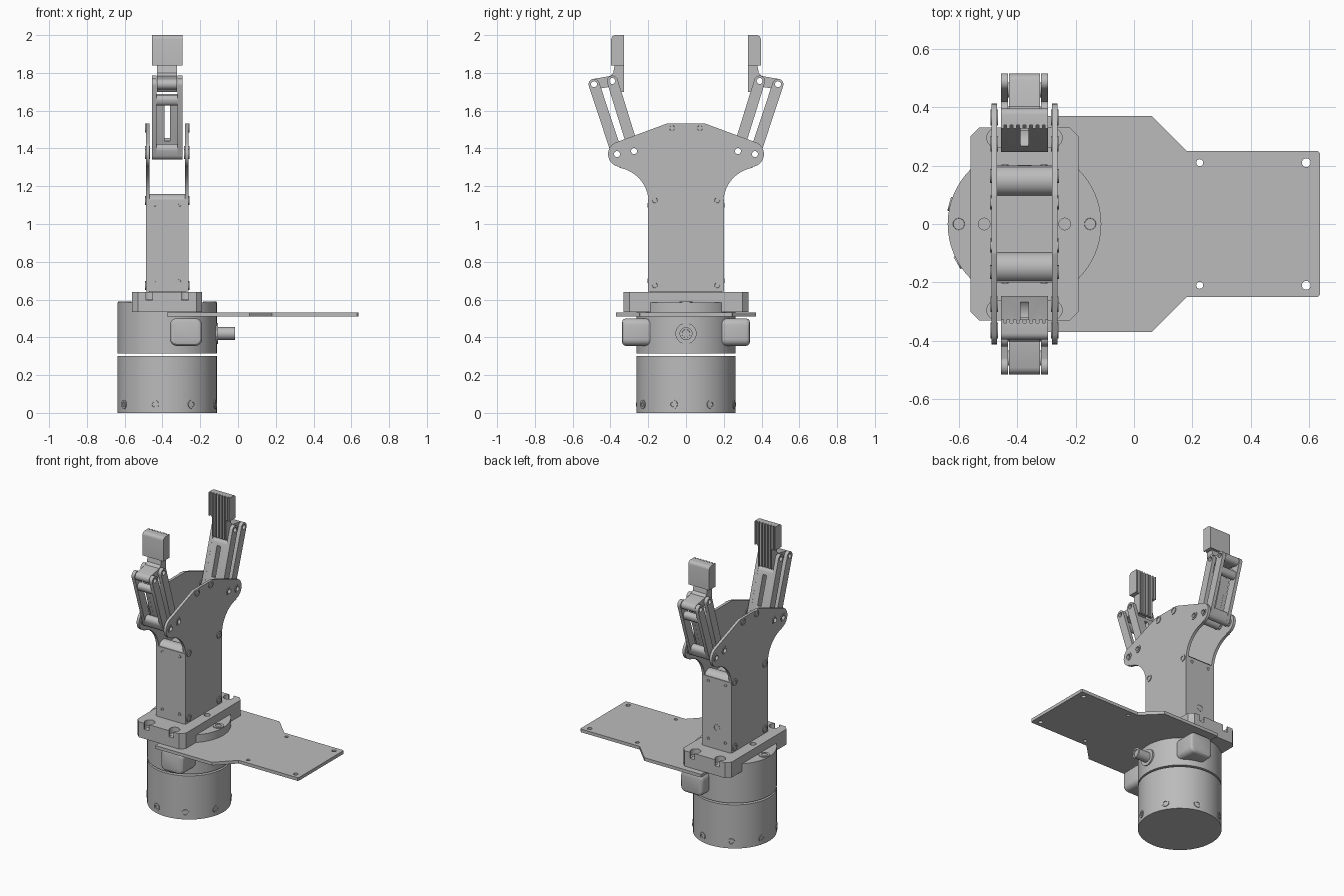
import bpy, bmesh, math
from mathutils import Vector

if "Cube" in bpy.data.objects:
    bpy.data.objects.remove(bpy.data.objects["Cube"], do_unlink=True)

grey = bpy.data.materials.new("machined grey")
grey.use_nodes = True
grey.diffuse_color = (0.5, 0.5, 0.5, 1)
grey.node_tree.nodes["Principled BSDF"].inputs["Base Color"].default_value = (0.5, 0.5, 0.5, 1)

CX = -0.375          # column axis
parts = []
AXES = {"x": lambda a, b, h: (h, a, b),
        "y": lambda a, b, h: (a, h, b),
        "z": lambda a, b, h: (a, b, h)}


def prism(name, pts, axis, lo, hi, socket=0):
    """Extrude a closed 2D outline along an axis, with optional sunk end caps."""
    place = AXES[axis]
    bm = bmesh.new()
    cap = bm.faces.new([bm.verts.new(place(a, b, lo)) for a, b in pts])
    out = bmesh.ops.extrude_face_region(bm, geom=[cap])["geom"]
    moved = [v for v in out if isinstance(v, bmesh.types.BMVert)]
    bmesh.ops.translate(bm, verts=moved, vec=Vector(place(0, 0, hi - lo)))
    bmesh.ops.recalc_face_normals(bm, faces=bm.faces)
    if socket:
        ends = [f for f in bm.faces if len(f.verts) == len(pts)]
        ring = bmesh.ops.inset_region(bm, faces=ends, thickness=socket)
        sunk = bmesh.ops.inset_region(bm, faces=ends, thickness=0.001, depth=-0.006)
    mesh = bpy.data.meshes.new(name)
    bm.to_mesh(mesh)
    bm.free()
    mesh.materials.append(grey)
    ob = bpy.data.objects.new(name, mesh)
    bpy.context.collection.objects.link(ob)
    parts.append(ob)
    return ob


def arc(a, b, r, start, end, n=10):
    angles = [math.radians(start + (end - start) * i / n) for i in range(n + 1)]
    return [(a + r * math.cos(t), b + r * math.sin(t)) for t in angles]


def disc(name, a, b, r, axis, lo, hi, n=24, socket=0):
    return prism(name, arc(a, b, r, 0, 360, n)[:-1], axis, lo, hi, socket)


def rect(a0, a1, b0, b1, r=0.0, n=5):
    if not r:
        return [(a0, b0), (a1, b0), (a1, b1), (a0, b1)]
    return (arc(a1 - r, b1 - r, r, 0, 90, n) + arc(a0 + r, b1 - r, r, 90, 180, n)
            + arc(a0 + r, b0 + r, r, 180, 270, n) + arc(a1 - r, b0 + r, r, 270, 360, n))


def bar(name, p, q, r, half, x=CX):
    """Round-ended link from p to q in the side plane."""
    d = math.degrees(math.atan2(q[1] - p[1], q[0] - p[0]))
    pts = arc(*q, r, d - 90, d + 90) + arc(*p, r, d + 90, d + 270)
    return prism(name, pts, "x", x - half, x + half)


def bake(ob):
    dg = bpy.context.evaluated_depsgraph_get()
    mesh = bpy.data.meshes.new_from_object(ob.evaluated_get(dg))
    ob.modifiers.clear()
    ob.data = mesh


def cut(ob, cutters):
    for c in cutters:
        c.hide_render = True
        m = ob.modifiers.new("cut", "BOOLEAN")
        m.operation, m.solver, m.object = "DIFFERENCE", "EXACT", c
    bake(ob)


def discard(cutters):
    for c in cutters:
        parts.remove(c)
        bpy.data.objects.remove(c, do_unlink=True)


def lerp(p, q, t):
    return (p[0] + (q[0] - p[0]) * t, p[1] + (q[1] - p[1]) * t)


# Round base in two drums, with screws around the foot
disc("base_drum", CX, 0, 0.263, "z", 0, 0.302, 64)
disc("upper_drum", CX, 0, 0.263, "z", 0.314, 0.585, 64)
for i in range(8):
    screw = disc("base_screw", 0, 0, 0.024, "x", 0.25, 0.267, 16, 0.011)
    screw.rotation_euler.z = math.radians(45 * i - 15)
    screw.location = (CX, 0, 0.045)
for x in (-0.225, 0.225):
    disc("flange_bolt", CX + x, 0, 0.035, "z", 0.58, 0.59, 24, 0.015)

# Side pads and cable connector
for s in (-1, 1):
    lo, hi = sorted((s * 0.18, s * 0.338))
    pad = prism("side_pad", rect(-0.36, -0.19, 0.355, 0.5, 0.035), "y", lo, hi)
    bev = pad.modifiers.new("soft", "BEVEL")
    bev.width, bev.segments, bev.limit_method, bev.angle_limit = 0.02, 3, "ANGLE", 1.0
    bake(pad)
disc("connector_collar", 0, 0.42, 0.056, "x", -0.16, -0.105)
disc("connector_barrel", 0, 0.42, 0.034, "x", -0.13, -0.015, 24, 0.012)

# Wide support plate
outline = [(0.06, -0.37), (0.18, -0.25), (0.63, -0.25), (0.637, -0.243)]
outline = [(CX, -0.37)] + outline + [(x, -y) for x, y in reversed(outline)] + [(CX, 0.37)]
support = prism("support_plate", outline, "z", 0.51, 0.532)
holes = [disc("hole", x, y, r, "z", 0.4, 0.6, 16)
         for x, r in ((0.225, 0.012), (0.59, 0.015)) for y in (-0.21, 0.21)]
cut(support, holes)
discard(holes)

# Mounting block with chamfered corners, open bolt slots and holes
block = prism("mounting_block", rect(CX - 0.185, CX + 0.185, -0.33, 0.33, 0.03, 1), "z", 0.533, 0.64)
holes = [disc("hole", CX + x, 0, 0.02, "z", 0.6, 0.7) for x in (-0.138, 0.138)]
for x in (CX - 0.095, CX + 0.095):
    for s in (-1, 1):
        holes.append(disc("hole", x, s * 0.295, 0.034, "z", 0.6, 0.7))
        holes.append(prism("slot", rect(x - 0.018, x + 0.018, *sorted((s * 0.29, s * 0.4))), "z", 0.598, 0.7))
cut(block, holes)
discard(holes)

# Gripper housing between the side plates
prism("housing", rect(CX - 0.096, CX + 0.096, -0.19, 0.19), "z", 0.638, 1.12)
for s in (-1, 1):
    lo, hi = sorted((s * 0.188, s * 0.2))
    prism("end_cover", rect(CX - 0.112, CX + 0.112, 0.642, 1.13, 0.01), "y", lo, hi)
    disc("housing_roll", s * 0.148, 1.108, 0.052, "x", CX - 0.096, CX + 0.096, 32)
    for x in (-0.066, 0.066):
        for z in (0.70, 1.10):
            disc("cover_screw", CX + x, z, 0.012, "y", *sorted((s * 0.19, s * 0.203)), 12, 0.005)
disc("cover_port", CX, 0.79, 0.024, "y", 0.19, 0.202, 20, 0.006)

# Finger pivots for one side; the other side is mirrored
OUT_LOW, OUT_TOP = (0.365, 1.37), (0.487, 1.74)
IN_LOW, IN_TOP = (0.275, 1.386), (0.39, 1.757)


def side(p, s):
    return (p[0] * s, p[1])


pivot_holes = [disc("pivot_hole", *side(p, s), 0.016, "x", -0.7, 0, 16)
               for s in (-1, 1) for p in (OUT_LOW, OUT_TOP, IN_LOW, IN_TOP)]

# Side plates
half = ([(0.198, 0.643), (0.198, 1.115)] + arc(0.383, 1.115, 0.185, 172, 98)
        + arc(0.345, 1.37, 0.068, -90, 60) + arc(0.095, 1.5, 0.032, 74, 90, 3))
plate_outline = half + [(-y, z) for y, z in reversed(half)]
for sx in (-1, 1):
    lo, hi = sorted((CX + sx * 0.094, CX + sx * 0.113))
    plate = prism("side_plate", plate_outline, "x", lo, hi)
    cut(plate, pivot_holes)
    for s in (-1, 1):
        for y, z in ((0.165, 0.675), (0.165, 1.125), (0.074, 1.508)):
            disc("plate_screw", s * y, z, 0.024, "x", *sorted((CX + sx * 0.108, CX + sx * 0.118)), 16, 0.01)
        for p in (OUT_LOW, IN_LOW):
            nut = disc("pivot_nut", *side(p, s), 0.027, "x", *sorted((CX + sx * 0.09, CX + sx * 0.117)), 20)
            cut(nut, pivot_holes)

# Fingers: windowed outer link, slotted inner link, coupler and ribbed tip
for s in (-1, 1):
    ol, ot, il, it = (side(p, s) for p in (OUT_LOW, OUT_TOP, IN_LOW, IN_TOP))
    for sx in (-1, 1):
        x = CX + sx * 0.068
        cut(bar("outer_link_arm", ol, ot, 0.029, 0.012, x), pivot_holes)
        cut(bar("inner_link_arm", il, it, 0.029, 0.012, x), pivot_holes)
    cut(bar("outer_link_foot", ol, lerp(ol, ot, 0.07), 0.0285, 0.06), pivot_holes)
    bar("outer_link_bridge", lerp(ol, ot, 0.76), lerp(ol, ot, 0.78), 0.025, 0.06)
    web = bar("inner_link_web", il, lerp(il, it, 0.74), 0.0285, 0.06)
    slot = bar("slot", lerp(il, it, 0.3), lerp(il, it, 0.55), 0.06, 0.014)
    cut(web, pivot_holes + [slot])
    discard([slot])

    # Coupler joins both link tops to the fingertip stem
    cut(bar("coupler", ot, it, 0.028, 0.053), pivot_holes)
    stem = [(0.327, 1.70), (0.35, 1.70), (0.38, 1.735), (0.405, 1.78), (0.385, 1.80), (0.377, 1.845), (0.327, 1.845)]
    stem = prism("finger_stem", [side(p, s) for p in stem], "x", CX - 0.053, CX + 0.053)
    cut(stem, pivot_holes)
    tip = [(0.327, 1.838), (0.396, 1.838)] + arc(0.374, 1.978, 0.022, 0, 90, 4) + [(0.327, 2.0)]
    tip = prism("fingertip", [side(p, s) for p in tip], "x", CX - 0.08, CX + 0.08)
    grooves = [prism("groove", rect(x - 0.005, x + 0.005, *sorted((s * 0.3, s * 0.339))), "z", 1.6, 2.1)
               for x in (CX + (i - 3) * 0.022 for i in range(7))]
    cut(tip, grooves)
    cut(stem, grooves[1:-1])
    discard(grooves)

discard(pivot_holes)

# Smooth round surfaces, keep edges sharp
bpy.ops.object.select_all(action="DESELECT")
for ob in parts:
    ob.select_set(True)
bpy.context.view_layer.objects.active = parts[0]
bpy.ops.object.shade_smooth_by_angle(angle=math.radians(30))
